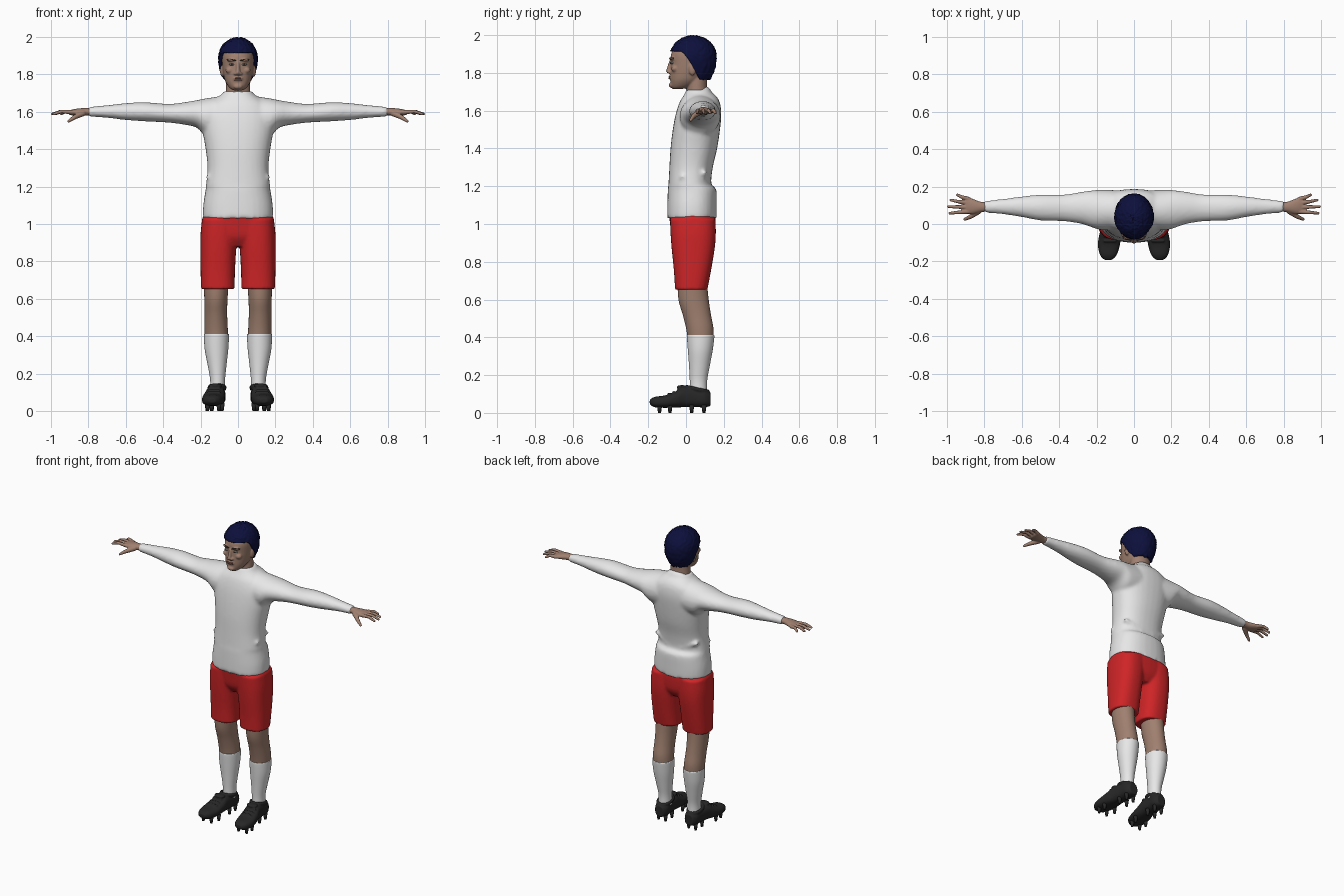
import bpy, bmesh, math
from mathutils import Vector, Matrix, noise

if "Cube" in bpy.data.objects:
    bpy.data.objects.remove(bpy.data.objects["Cube"])


def material(name, r, g, b):
    mat = bpy.data.materials.new(name)
    mat.use_nodes = True
    mat.diffuse_color = (r, g, b, 1)
    shader = mat.node_tree.nodes["Principled BSDF"]
    shader.inputs["Base Color"].default_value = (r, g, b, 1)
    shader.inputs["Roughness"].default_value = 0.8
    return mat


white = material("white cloth", .8, .8, .8)
red = material("red cloth", .62, .018, .02)
skin = material("skin", .35, .215, .16)
navy = material("navy hair", .004, .005, .045)
black = material("black leather", .02, .02, .02)
lip_tone = material("lip", .27, .13, .105)
eye_tone = material("eye white", .42, .38, .35)
dark = material("dark brown", .05, .03, .022)


def catmull(a, b, c, d, t):
    return .5 * (2 * b + (c - a) * t + (2 * a - 5 * b + 4 * c - d) * t ** 2
                 + (3 * b - a - 3 * c + d) * t ** 3)


def bridge(bm, loops):
    """Skin a stack of equal vertex loops and close both ends."""
    n = len(loops[0])
    for low, high in zip(loops, loops[1:]):
        for i in range(n):
            j = (i + 1) % n
            bm.faces.new((low[i], low[j], high[j], high[i]))
    bm.faces.new(loops[0][::-1])
    bm.faces.new(loops[-1])


def loft(bm, axis, rings, side=1, power=2.0, n=32, steps=4):
    """Rings are (position, centre, half width, low, high) along an axis."""
    rings = [rings[0]] + rings + [rings[-1]]
    dense = []
    for k in range(len(rings) - 3):
        for s in range(steps):
            dense.append([catmull(*v, s / steps) for v in zip(*rings[k:k + 4])])
    dense.append(rings[-1])
    u, v = [i for i in range(3) if i != axis]
    loops = []
    for pos, mid, half, low, high in dense:
        loop = []
        for i in range(n):
            a = math.tau * i / n
            c, s = (math.copysign(abs(f) ** (2 / power), f)
                    for f in (math.cos(a), math.sin(a)))
            p = Vector()
            p[axis] = pos
            p[u] = mid + half * c
            p[v] = (low + high) / 2 + (high - low) / 2 * s
            p.x *= side
            loop.append(bm.verts.new(p))
        loops.append(loop)
    bridge(bm, loops)


def blob(bm, centre, radii):
    place = Matrix.Translation(centre) @ Matrix.Diagonal((*radii, 1))
    bmesh.ops.create_icosphere(bm, subdivisions=3, radius=1, matrix=place)


def rod(bm, start, end, r0, r1, count=14):
    """A rounded, tapering bar made of overlapping balls."""
    for i in range(count + 1):
        t = i / count
        blob(bm, Vector(start).lerp(Vector(end), t), [r0 + (r1 - r0) * t] * 3)


def finish(name, bm, mat, voxel=0, relax=3, mirror=False):
    bmesh.ops.recalc_face_normals(bm, faces=bm.faces)
    for f in bm.faces:
        f.smooth = True
    mesh = bpy.data.meshes.new(name)
    bm.to_mesh(mesh)
    bm.free()
    mesh.materials.append(mat)
    obj = bpy.data.objects.new(name, mesh)
    bpy.context.collection.objects.link(obj)
    if voxel:
        fuse = obj.modifiers.new("fuse", 'REMESH')
        fuse.mode = 'VOXEL'
        fuse.voxel_size = voxel
        fuse.use_smooth_shade = True
        soft = obj.modifiers.new("soften", 'SMOOTH')
        soft.factor = .5
        soft.iterations = relax
    if mirror:
        obj.modifiers.new("mirror", 'MIRROR').use_clip = False
    return obj


# Shirt: body and sleeves fused
bm = bmesh.new()
loft(bm, 2, [(1.03, 0, .188, -.1, .162), (1.1, 0, .186, -.099, .163),
             (1.185, 0, .173, -.096, .16), (1.21, 0, .171, -.093, .134),
             (1.3, 0, .163, -.088, .142), (1.4, 0, .173, -.082, .165),
             (1.5, 0, .19, -.07, .18), (1.58, 0, .195, -.055, .187),
             (1.64, 0, .165, -.036, .18), (1.675, 0, .115, -.016, .162),
             (1.695, 0, .085, -.004, .138), (1.71, 0, .076, 0, .13)], power=2.3)
blob(bm, (0, .1, 1.7), (.062, .03, .032))
for side in (1, -1):
    loft(bm, 0, [(.08, .075, .105, 1.46, 1.685), (.17, .075, .108, 1.47, 1.672),
                 (.22, .08, .1, 1.515, 1.662), (.28, .086, .086, 1.53, 1.652),
                 (.37, .086, .072, 1.542, 1.642), (.5, .088, .069, 1.549, 1.651),
                 (.6, .092, .055, 1.556, 1.646), (.7, .093, .041, 1.568, 1.635),
                 (.8, .092, .031, 1.574, 1.626)], side)
    # cloth folds at the waist
    rod(bm, (.16 * side, -.02, 1.25), (.03 * side, -.086, 1.19), .012, .008, 24)
    rod(bm, (.15 * side, .1, 1.27), (.04 * side, .127, 1.225), .012, .008, 24)
finish("shirt", bm, white, .01, 6)

# Shorts: hips and two legs fused
bm = bmesh.new()
loft(bm, 2, [(.88, 0, .13, -.04, .12), (.93, 0, .18, -.072, .15),
             (1, 0, .193, -.084, .157), (1.05, 0, .183, -.09, .155)], power=2.3)
for side in (1, -1):
    loft(bm, 2, [(.652, .108, .09, -.058, .113), (.75, .108, .092, -.064, .132),
                 (.87, .105, .096, -.076, .152), (.95, .1, .1, -.082, .158),
                 (1.03, .094, .098, -.085, .156)], side, 2.4)
finish("shorts", bm, red, .008, 3)

# Legs and socks
bm = bmesh.new()
loft(bm, 2, [(.39, .115, .062, .01, .145), (.45, .117, .062, 0, .145),
             (.52, .118, .06, -.017, .132), (.6, .118, .062, -.04, .12),
             (.7, .116, .068, -.045, .11)])
finish("legs", bm, skin, mirror=True)
bm = bmesh.new()
loft(bm, 2, [(.1, .109, .04, .02, .112), (.17, .109, .04, .02, .112),
             (.25, .112, .051, .016, .126), (.33, .115, .063, .01, .141),
             (.4, .115, .067, .005, .15), (.412, .115, .066, .006, .149)])
finish("socks", bm, white, mirror=True)

# Boots with ankle rim, tongue, laces and studs
bm = bmesh.new()
loft(bm, 1, [(-.192, .138, .02, .045, .07), (-.165, .137, .045, .03, .085),
             (-.11, .134, .059, .027, .093), (-.05, .127, .057, .029, .115),
             (-.01, .121, .051, .03, .137), (.05, .115, .047, .03, .132),
             (.1, .112, .046, .03, .125), (.13, .111, .03, .036, .108)], power=2.5)
for i in range(24):
    a = math.tau * i / 24
    blob(bm, (.112 + .042 * math.cos(a), .06 + .055 * math.sin(a),
              .125 - .012 * math.sin(a)), (.01, .01, .012))
blob(bm, (.122, -.022, .137), (.036, .028, .01))
for y, z in ((-.09, .104), (-.065, .113), (-.04, .125)):
    rod(bm, (.1, y, z - .004), (.156, y, z - .004), .007, .007)
finish("boots", bm, black, .005, 2, True)
bm = bmesh.new()
for y, gap in ((-.14, .03), (-.085, .04), (.03, .028), (.095, .026)):
    for s in (1, -1):
        x = .113 - .14 * min(y, 0) + s * gap
        bmesh.ops.create_cone(bm, cap_ends=True, segments=12, radius1=.008,
                              radius2=.014, depth=.042,
                              matrix=Matrix.Translation((x, y, .021)))
finish("boot_studs", bm, black, mirror=True)

# Hands: palm, four fingers and thumb fused
bm = bmesh.new()
loft(bm, 0, [(.78, .092, .025, 1.581, 1.62), (.82, .091, .028, 1.58, 1.62),
             (.86, .094, .04, 1.579, 1.617), (.895, .1, .045, 1.582, 1.61),
             (.905, .1, .04, 1.588, 1.605)])
for y0, x1, y1 in ((.066, .985, .058), (.09, .993, .093),
                   (.112, .98, .128), (.134, .945, .156)):
    knuckle = ((.89 + x1) / 2 + .005, (y0 + y1) / 2, 1.602)
    rod(bm, (.885, y0, 1.597), knuckle, .012, .0095)
    rod(bm, knuckle, (x1, y1, 1.588), .0095, .0075)
rod(bm, (.83, .07, 1.592), (.872, .04, 1.572), .017, .012)
rod(bm, (.872, .04, 1.572), (.905, .025, 1.55), .012, .008)
finish("hands", bm, skin, .004, 2, True)

# Head: skull, neck, nose, brow, cheeks, jaw and ears fused
bm = bmesh.new()
loft(bm, 2, [(1.715, 0, .025, -.07, -.02), (1.728, 0, .045, -.08, .03),
             (1.76, 0, .067, -.083, .08), (1.8, 0, .078, -.083, .115),
             (1.85, 0, .084, -.081, .13), (1.9, 0, .084, -.079, .13),
             (1.95, 0, .068, -.053, .11), (1.975, 0, .04, -.02, .08)], power=2.2)
loft(bm, 2, [(1.64, 0, .072, .005, .125), (1.7, 0, .066, .003, .115),
             (1.74, 0, .064, .005, .112), (1.8, 0, .062, .01, .115)])
rod(bm, (0, -.081, 1.863), (0, -.094, 1.81), .008, .012)
blob(bm, (0, -.078, 1.735), (.024, .013, .014))
blob(bm, (0, -.078, 1.776), (.028, .013, .015))
for s in (1, -1):
    blob(bm, (.013 * s, -.087, 1.804), (.01, .012, .009))
    blob(bm, (.034 * s, -.072, 1.876), (.027, .015, .008))
    blob(bm, (.045 * s, -.058, 1.822), (.022, .02, .018))
    blob(bm, (.085 * s, .034, 1.818), (.011, .019, .032))
finish("head", bm, skin, .005, 3)

# Eyes, irises, eyebrows and lips
bm = bmesh.new()
blob(bm, (.034, -.074, 1.853), (.014, .01, .006))
finish("eyes", bm, eye_tone, mirror=True)
bm = bmesh.new()
blob(bm, (.034, -.08, 1.853), (.0055, .0055, .0055))
finish("irises", bm, dark, mirror=True)
bm = bmesh.new()
for i in range(9):
    t = i / 8
    blob(bm, (.016 + .04 * t, -.084 + .016 * t * t, 1.874 + .006 * math.sin(2.4 * t)),
         (.006, .005, .0035))
finish("eyebrows", bm, dark, mirror=True)
bm = bmesh.new()
blob(bm, (0, -.084, 1.779), (.024, .009, .004))
blob(bm, (0, -.084, 1.771), (.021, .009, .005))
finish("lips", bm, lip_tone)

# Hair: tufted cap whose lower edge follows the hairline
bm = bmesh.new()
centre = Vector((0, .038, 1.885))
around, rows = 96, 36
loops = []
for k in range(-1, rows):
    loop = []
    for i in range(around):
        a = math.tau * i / around
        t = min(max((math.cos(a) + .5) / 1.1, 0), 1)
        drop = .15 * t * t * (3 - 2 * t) - .12
        start = math.asin(drop / (.115 if drop > 0 else .17))
        e = start + (math.pi / 2 - .02 - start) * max(k, 0) / (rows - 1)
        d = Vector((math.sin(a) * math.cos(e), -math.cos(a) * math.cos(e), math.sin(e)))
        grow = 1 + .035 * noise.noise(d * 9) + .03 * noise.noise(d * 22)
        size = (.105, .124, .113 if e > 0 else .17)
        p = Vector([c * s for c, s in zip(d, size)]) * grow
        if k < 0:
            p.x *= .72
            p.y *= .8
        loop.append(bm.verts.new(centre + p))
    loops.append(loop)
bridge(bm, loops)
finish("hair", bm, navy)
